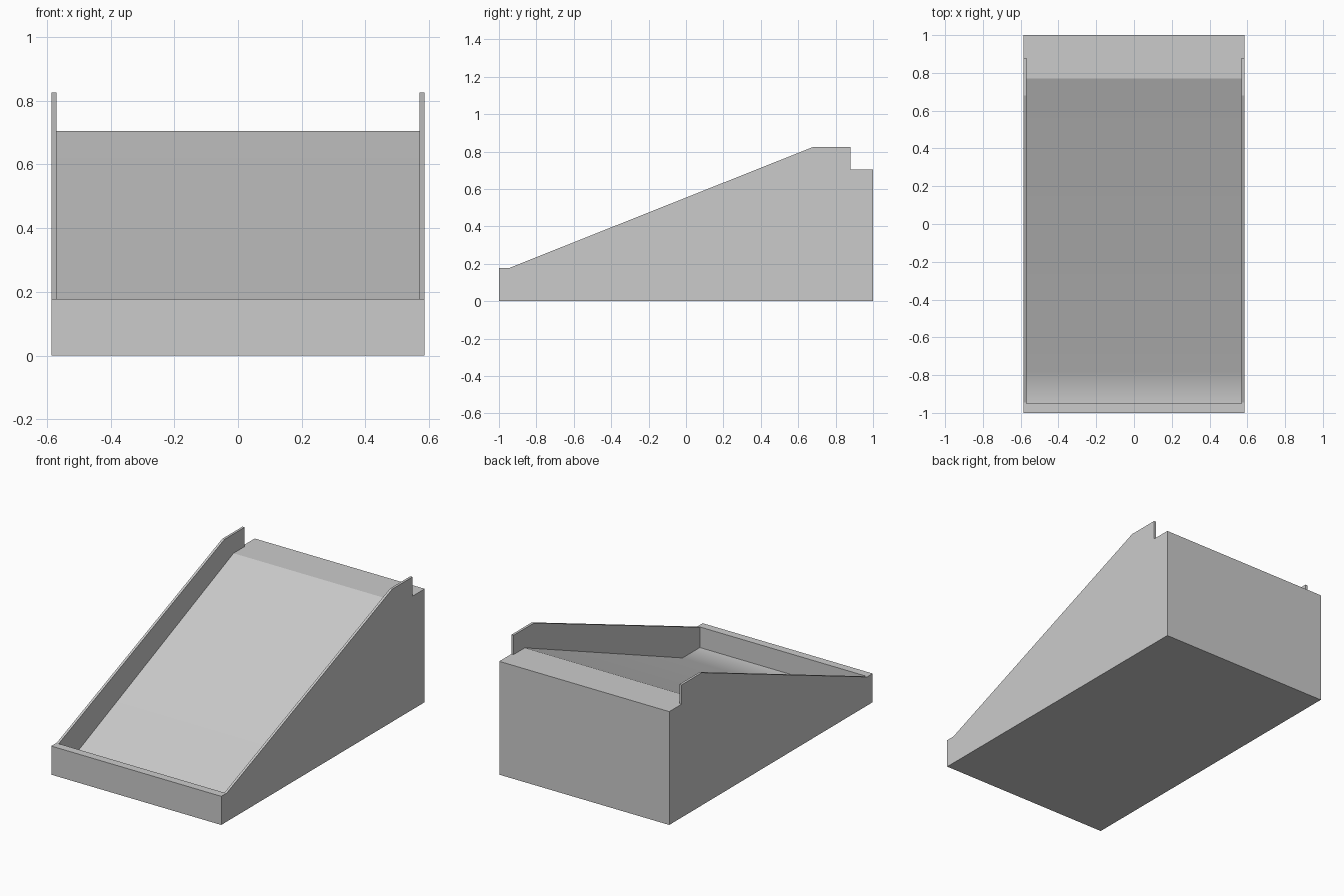
import bpy
import bmesh

cube = bpy.data.objects.get("Cube")
if cube:
    bpy.data.objects.remove(cube, do_unlink=True)

# Single grey finish
grey = bpy.data.materials.new("light grey")
grey.use_nodes = True
colour = (0.6, 0.6, 0.6, 1)
grey.diffuse_color = colour
grey.node_tree.nodes["Principled BSDF"].inputs["Base Color"].default_value = colour


def extrude_profile(name, profile, half_width):
    """Extrude a side outline (y, z) symmetrically across x."""
    bm = bmesh.new()
    face = bm.faces.new([bm.verts.new((-half_width, y, z)) for y, z in profile])
    out = bmesh.ops.extrude_face_region(bm, geom=[face])
    moved = [v for v in out["geom"] if isinstance(v, bmesh.types.BMVert)]
    bmesh.ops.translate(bm, verts=moved, vec=(2 * half_width, 0, 0))
    bmesh.ops.recalc_face_normals(bm, faces=bm.faces)
    mesh = bpy.data.meshes.new(name)
    bm.to_mesh(mesh)
    bm.free()
    mesh.materials.append(grey)
    obj = bpy.data.objects.new(name, mesh)
    bpy.context.scene.collection.objects.link(obj)
    return obj


LEDGE = 0.705   # height of the rear ledge
FLOOR = 0.05    # height of the tray floor at the front

# Wedge body with stepped side outline
body = extrude_profile("wedge_tray", [
    (-1, 0), (1, 0), (1, LEDGE), (0.88, LEDGE), (0.88, 0.825),
    (0.68, 0.825), (-0.945, 0.178), (-1, 0.178)], 0.585)

# Tray recess between the side walls, open above the rear ledge
cutter = extrude_profile("tray_cutter", [
    (-0.95, FLOOR), (-0.78, FLOOR), (0.77, LEDGE), (1.1, LEDGE),
    (1.1, 1), (-0.95, 1)], 0.57)
cutter.hide_render = True

# Only the ramp and the flat at its foot blend smoothly
for face in cutter.data.polygons:
    face.use_smooth = (abs(face.normal.x) < 0.1 and face.normal.z < -0.5
                       and face.center.z < LEDGE - 0.01)

cut = body.modifiers.new("recess", "BOOLEAN")
cut.operation = "DIFFERENCE"
cut.solver = "EXACT"
cut.object = cutter

# Bake the cut and discard the cutter
bpy.context.view_layer.update()
graph = bpy.context.evaluated_depsgraph_get()
baked = bpy.data.meshes.new_from_object(body.evaluated_get(graph))
body.modifiers.clear()
body.data = baked
bpy.data.objects.remove(cutter, do_unlink=True)

# Keep the long ramp visually flat
weighted = body.modifiers.new("weighted_normals", "WEIGHTED_NORMAL")
weighted.keep_sharp = True
